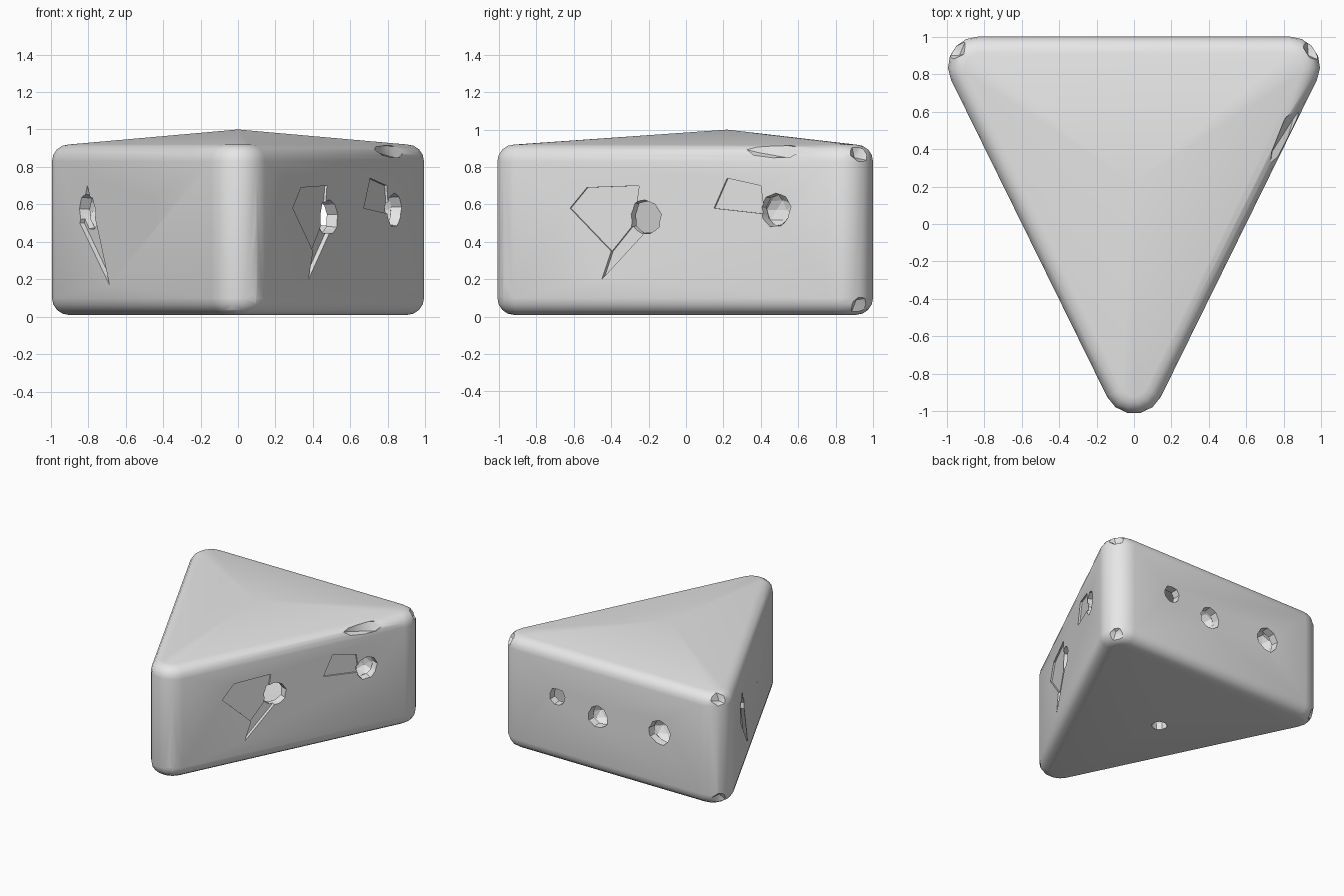
import bpy, bmesh, math, random
from mathutils import Vector, Matrix

random.seed(4)
if "Cube" in bpy.data.objects:
    bpy.data.objects.remove(bpy.data.objects["Cube"])

stone = bpy.data.materials.new("pale_grey")
stone.use_nodes = True
stone.diffuse_color = (0.8, 0.8, 0.8, 1)
stone.node_tree.nodes["Principled BSDF"].inputs["Base Color"].default_value = (0.8, 0.8, 0.8, 1)

# Sharp triangle corners, corner radius and the outward side normal
TIP, BACK_X, R = -1.215, 1.09, 0.16
SLOPE = 2.035
SIDE = Vector((SLOPE, -1, 0)).normalized()
SIDE_ANGLE = math.atan2(SIDE.y, SIDE.x)


def make_object(name, bm):
    bmesh.ops.recalc_face_normals(bm, faces=bm.faces)
    mesh = bpy.data.meshes.new(name)
    bm.to_mesh(mesh)
    bm.free()
    mesh.materials.append(stone)
    obj = bpy.data.objects.new(name, mesh)
    bpy.context.collection.objects.link(obj)
    return obj


def outline(inset, z):
    """Rounded triangle, counter-clockwise from the front corner."""
    back_c = Vector((BACK_X - R / math.tan((math.pi / 2 + SIDE_ANGLE) / 2), 1 - R, 0))
    front_c = Vector((0, TIP + R / SIDE.x * math.hypot(1, SLOPE) * SIDE.x / 1, 0))
    left_c = Vector((-back_c.x, back_c.y, 0))
    arcs = [(front_c, -math.pi - SIDE_ANGLE, SIDE_ANGLE),
            (back_c, SIDE_ANGLE, math.pi / 2),
            (left_c, math.pi / 2, math.pi - SIDE_ANGLE)]
    points = []
    for centre, a, b in arcs:
        for i in range(6):
            t = a + (b - a) * i / 5
            points.append(centre + (R - inset) * Vector((math.cos(t), math.sin(t), 0)) + Vector((0, 0, z)))
    return points


def block(name, shrink, low, high, peak):
    """Stack of outlines with rounded rims and a low peaked top."""
    bm = bmesh.new()
    edge = 0.09
    levels = []
    for i in range(5):
        a = math.pi / 2 * i / 4
        levels.append((shrink + edge * (1 - math.sin(a)), low + edge * (1 - math.cos(a))))
    levels += [(inset, low + high - z) for inset, z in reversed(levels)]
    rings = [[bm.verts.new(p) for p in outline(*level)] for level in levels]
    for a, b in zip(rings, rings[1:]):
        for i in range(len(a)):
            j = (i + 1) % len(a)
            bm.faces.new((a[i], a[j], b[j], b[i]))
    bm.faces.new(rings[0])
    apex = bm.verts.new((0, 0.22, peak))
    top = rings[-1]
    for i in range(len(top)):
        bm.faces.new((top[i], top[(i + 1) % len(top)], apex))
    return make_object(name, bm)


def cut(body, cutter):
    mod = body.modifiers.new(cutter.name, "BOOLEAN")
    mod.operation = "DIFFERENCE"
    mod.solver = "EXACT"
    mod.object = cutter
    cutter.hide_render = True
    bpy.context.view_layer.objects.active = body
    bpy.ops.object.modifier_apply(modifier=mod.name)
    bpy.data.objects.remove(cutter)


def frame(point, normal):
    """Matrix whose z axis leaves the surface along the normal."""
    return Matrix.Translation(point) @ Vector(normal).to_track_quat("Z", "Y").to_matrix().to_4x4()


def side_point(y, z, sign=1):
    return Vector((sign * (y - TIP) / SLOPE, y, z))


def chip(body, point, direction, length, size):
    """Faceted notch stretched along an edge."""
    bm = bmesh.new()
    bmesh.ops.create_icosphere(bm, subdivisions=1, radius=1)
    for v in bm.verts:
        v.co = Vector((v.co.x * size, v.co.y * size, v.co.z * length)) * random.uniform(0.85, 1.1)
    bm.transform(frame(point, direction))
    cut(body, make_object("chip_cutter", bm))


def scored_patch(body, points, sign, depth):
    """Shallow flat recess in a slanted side."""
    bm = bmesh.new()
    normal = Vector((SIDE.x * sign, SIDE.y, 0))
    inner = [bm.verts.new(side_point(y, z, sign) - normal * depth) for y, z in points]
    outer = [bm.verts.new(v.co + normal * 0.1) for v in inner]
    bm.faces.new(inner)
    bm.faces.new(outer)
    for i in range(len(inner)):
        j = (i + 1) % len(inner)
        bm.faces.new((inner[i], inner[j], outer[j], outer[i]))
    cut(body, make_object("patch_cutter", bm))


def hole(body, name, point, normal, radius, cup):
    """Ragged opening, with a faceted bowl behind it when cup is set."""
    place = frame(point, normal)
    bm = bmesh.new()
    bmesh.ops.create_cone(bm, cap_ends=True, segments=9, radius1=radius * 0.85,
                          radius2=radius * 1.1, depth=0.26)
    for v in bm.verts:
        v.co.xy *= random.uniform(0.9, 1.1)
    bm.transform(place)
    cut(body, make_object("hole_cutter", bm))
    if cup:
        bm = bmesh.new()
        bmesh.ops.create_icosphere(bm, subdivisions=2, radius=radius * 1.15)
        geom = bm.verts[:] + bm.edges[:] + bm.faces[:]
        bmesh.ops.bisect_plane(bm, geom=geom, plane_co=(0, 0, 0), plane_no=(0, 0, 1), clear_outer=True)
        for v in bm.verts:
            v.co *= random.uniform(0.92, 1.04)
        bm.transform(place @ Matrix.Translation((0, 0, -0.03)))
        make_object(name + "_bowl", bm)


body = block("block_shell", 0, 0.01, 0.92, 1.0)

# Worn edges and corners
along = Vector((1, SLOPE, 0))
chip(body, side_point(0.45, 0.91), along, 0.24, 0.07)
chip(body, side_point(0.05, 0.93), along, 0.2, 0.05)
chip(body, side_point(-0.6, 0.93, -1), (-1, SLOPE, 0), 0.14, 0.06)
chip(body, (0.38, 1.0, 0.93), (1, 0, 0), 0.33, 0.05)
chip(body, (0.09, -0.98, 0.28), (0, 0, 1), 0.24, 0.03)
for x in (-1, 1):
    chip(body, (x * 0.98, 0.95, 0.9), (x, 1, 1), 0.09, 0.1)
    chip(body, (x * 0.98, 0.95, 0.05), (x, 1, -1), 0.08, 0.09)
chip(body, (0, -1.02, 0.0), (1, 0, 0), 0.12, 0.06)

# Scored patches beside the openings
scored_patch(body, [(-0.62, 0.58), (-0.53, 0.69), (-0.25, 0.7), (-0.28, 0.5), (-0.4, 0.35)], 1, 0.012)
scored_patch(body, [(-0.28, 0.5), (-0.4, 0.35), (-0.45, 0.2), (-0.22, 0.45)], 1, 0.025)
scored_patch(body, [(0.15, 0.58), (0.22, 0.74), (0.4, 0.7), (0.42, 0.55)], 1, 0.012)
scored_patch(body, [(0.42, 0.7), (0.5, 0.5), (0.18, 0.17), (0.3, 0.45)], -1, 0.025)

# Hollow interior, then openings on every side
cut(body, block("cavity_cutter", 0.06, 0.06, 0.86, 0.94))
left_side = Vector((-SIDE.x, SIDE.y, 0))
hole(body, "right_front_hole", side_point(-0.22, 0.53), SIDE, 0.1, False)
hole(body, "right_rear_hole", side_point(0.48, 0.57), SIDE, 0.09, True)
hole(body, "left_front_hole", side_point(-0.25, 0.54, -1), left_side, 0.1, False)
hole(body, "left_rear_hole", side_point(0.42, 0.56, -1), left_side, 0.1, True)
hole(body, "back_small_hole", Vector((0.47, 1, 0.55)), (0, 1, 0), 0.07, False)
hole(body, "back_middle_hole", Vector((0.1, 1, 0.48)), (0, 1, 0), 0.09, True)
hole(body, "back_far_hole", Vector((-0.46, 1, 0.5)), (0, 1, 0), 0.1, True)
hole(body, "underside_hole", Vector((-0.12, 0.15, 0.01)), (0, 0, -1), 0.06, True)

# Smooth the block while keeping the broken edges crisp
bpy.ops.object.select_all(action="DESELECT")
body.select_set(True)
bpy.context.view_layer.objects.active = body
bpy.ops.object.shade_smooth_by_angle(angle=math.radians(32))
